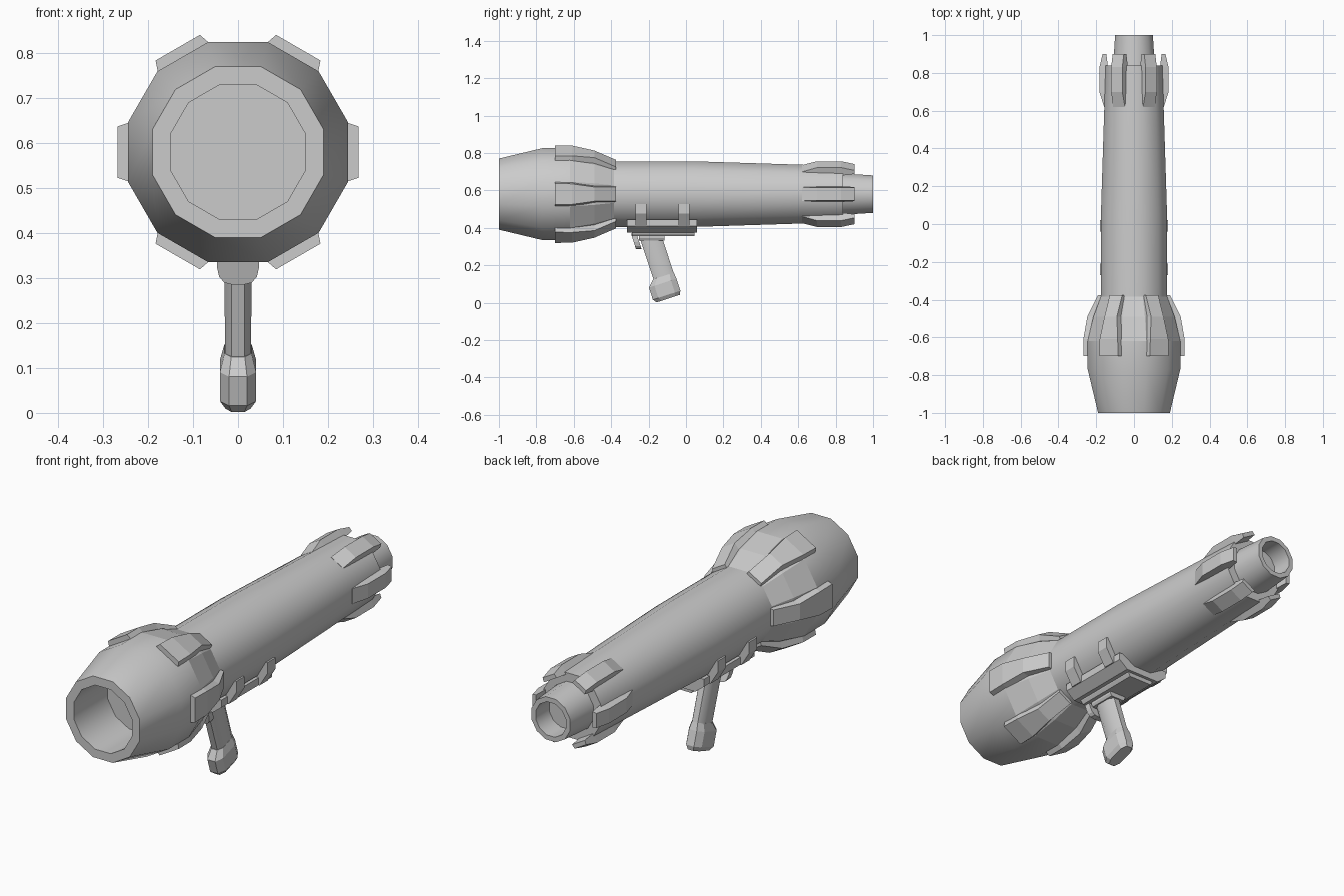
import bpy
import bmesh
from math import cos, sin, pi, radians

if "Cube" in bpy.data.objects:
    bpy.data.objects.remove(bpy.data.objects["Cube"], do_unlink=True)

GREY = (0.6, 0.6, 0.6, 1)
metal = bpy.data.materials.new("plain grey")
metal.use_nodes = True
metal.diffuse_color = GREY
metal.node_tree.nodes["Principled BSDF"].inputs["Base Color"].default_value = GREY

AXIS_Z = 0.58


def loft(name, rings, smooth=False):
    """Skin a row of equal point rings and cap both ends."""
    bm = bmesh.new()
    rows = [[bm.verts.new(p) for p in ring] for ring in rings]
    n = len(rows[0])
    for a, b in zip(rows, rows[1:]):
        for i in range(n):
            j = (i + 1) % n
            bm.faces.new((a[i], a[j], b[j], b[i]))
    bm.faces.new(rows[0])
    bm.faces.new(rows[-1])
    bmesh.ops.recalc_face_normals(bm, faces=bm.faces)
    mesh = bpy.data.meshes.new(name)
    bm.to_mesh(mesh)
    bm.free()
    mesh.materials.append(metal)
    obj = bpy.data.objects.new(name, mesh)
    bpy.context.collection.objects.link(obj)
    if smooth:
        bpy.ops.object.select_all(action="DESELECT")
        obj.select_set(True)
        bpy.context.view_layer.objects.active = obj
        bpy.ops.object.shade_smooth_by_angle(angle=radians(35))
    return obj


def ring12(y, flat_radius):
    """Twelve-sided ring with a flat on top."""
    r = flat_radius / cos(pi / 12)
    return [(r * cos(pi / 12 + k * pi / 6), y, AXIS_Z + r * sin(pi / 12 + k * pi / 6))
            for k in range(12)]


def prism(name, half_profile, y0, y1, shear=0.0):
    """Mirror an (x, z) half profile and extrude it along y."""
    outline = half_profile + [(-x, z) for x, z in reversed(half_profile)]
    top = max(z for _, z in outline)
    return loft(name, [[(x, y + shear * (top - z), z) for x, z in outline] for y in (y0, y1)])


# Tube: front bore, bulb, tapering barrel, rear nozzle and its bore
tube_profile = [(-0.75, 0.15), (-1, 0.15), (-1, 0.19), (-0.77, 0.245), (-0.62, 0.245),
                (-0.49, 0.215), (-0.385, 0.175), (0.05, 0.175), (0.62, 0.157),
                (0.84, 0.15), (0.84, 0.11), (1, 0.10), (1, 0.078), (0.9, 0.078)]
tube = loft("launcher_tube", [ring12(y, r) for y, r in tube_profile], smooth=True)
for face in tube.data.polygons:
    if -0.62 < face.center.y < -0.39 and len(face.vertices) == 4:
        face.use_smooth = False


def fin_set(name, sections):
    """Six fins; each section is (y, outer radius, outer half width, inner radius, inner half width)."""
    for k in range(6):
        c, s = cos(k * pi / 3), sin(k * pi / 3)
        rings = []
        for y, ro, wo, ri, wi in sections:
            quad = ((ro, -wo), (ro, wo), (ri, wi), (ri, -wi))
            rings.append([(r * c - w * s, y, AXIS_Z + r * s + w * c) for r, w in quad])
        loft(f"{name}_{k + 1}", rings)


# Fins clamped over the bulb and around the nozzle
fin_set("bulb_fin", [(-0.70, 0.268, 0.057, 0.2, 0.08), (-0.61, 0.268, 0.055, 0.2, 0.075),
                     (-0.49, 0.247, 0.038, 0.17, 0.052), (-0.375, 0.19, 0.038, 0.15, 0.045)])
fin_set("nozzle_fin", [(0.62, 0.158, 0.036, 0.13, 0.042), (0.70, 0.183, 0.034, 0.13, 0.044),
                       (0.83, 0.183, 0.034, 0.138, 0.042), (0.90, 0.166, 0.034, 0.146, 0.038)])

# Saddle under the barrel with two clips
prism("grip_saddle", [(0.135, 0.445), (0.135, 0.41), (0.09, 0.375)], -0.315, 0.06)
prism("saddle_plate", [(0.07, 0.40), (0.07, 0.37), (0.06, 0.355)], -0.29, 0.045)
for label, y in (("front", -0.27), ("rear", -0.04)):
    prism(label + "_clip", [(0.165, 0.527), (0.18, 0.527), (0.18, 0.475), (0.14, 0.41)], y, y + 0.06)

# Rounded tab and collar at the top of the grip
tab = [(0.047, 0.37), (0.047, 0.325), (0.042, 0.303), (0.031, 0.29), (0.015, 0.286)]
prism("grip_tab", tab, -0.295, -0.265, shear=0.33)
prism("grip_collar", [(0.042, 0.36), (0.042, 0.345), (0.036, 0.333)], -0.25, -0.115)

# Slanted grip with a flared pommel
slant = radians(18)


def grip_ring(u, v0, v1, hx):
    """Chamfered rectangle across the slanted grip axis."""
    cv, cx = (v1 - v0) * 0.2, hx * 0.5
    outline = [(v0, -cx), (v0 + cv, -hx), (v1 - cv, -hx), (v1, -cx),
               (v1, cx), (v1 - cv, hx), (v0 + cv, hx), (v0, cx)]
    return [(x, -0.108 + u * sin(slant) + v * cos(slant),
             0.11 - u * cos(slant) + v * sin(slant)) for v, x in outline]


loft("grip", [grip_ring(*s) for s in ((-0.275, -0.06, 0.055, 0.03), (0.01, -0.058, 0.055, 0.029))],
     smooth=True)
loft("grip_pommel", [grip_ring(*s) for s in (
    (-0.035, -0.06, 0.056, 0.03), (0, -0.095, 0.06, 0.04),
    (0.068, -0.095, 0.06, 0.04), (0.088, -0.08, 0.05, 0.028))])
